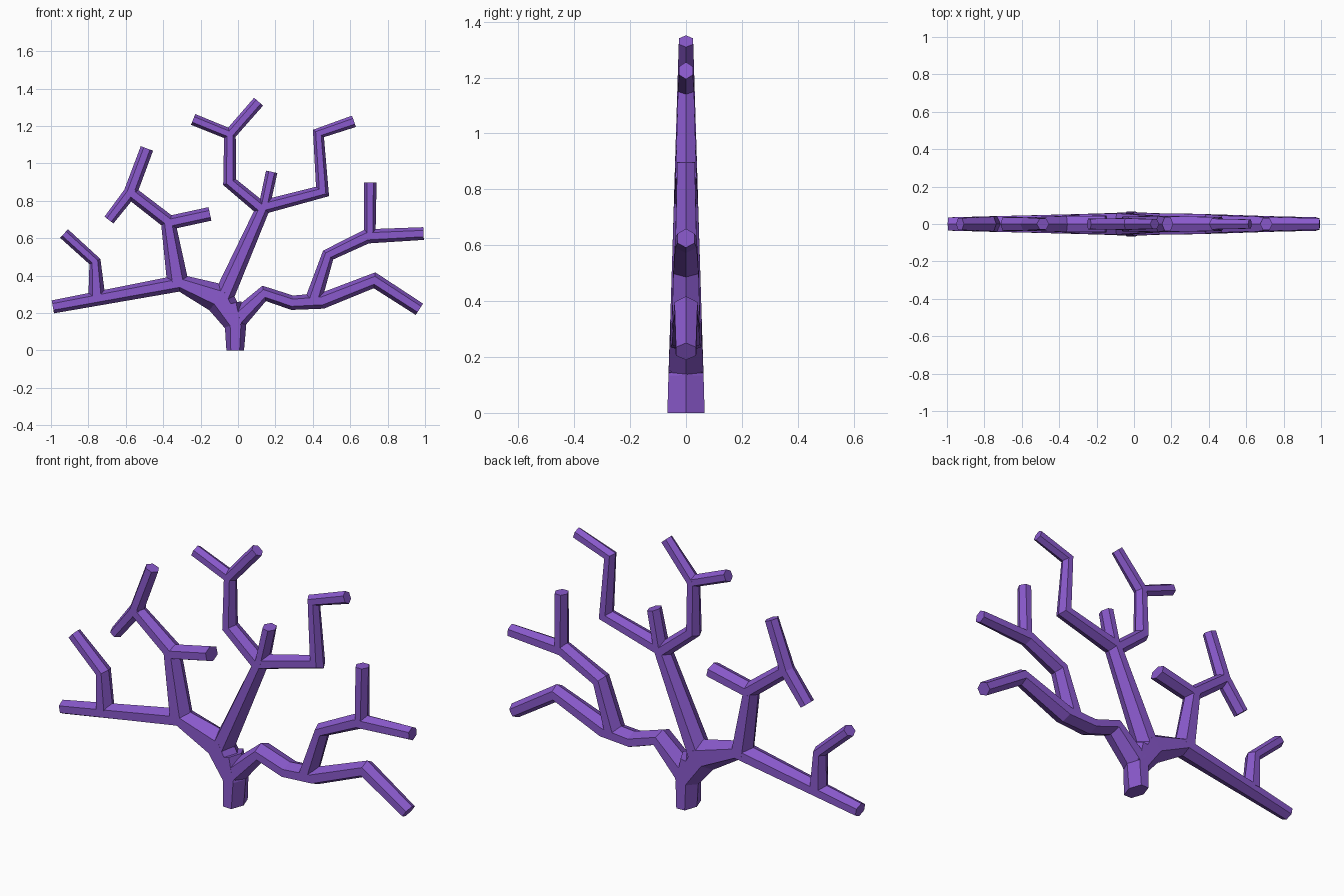
import bpy, bmesh, math
from mathutils import Vector

if "Cube" in bpy.data.objects:
    bpy.data.objects.remove(bpy.data.objects["Cube"])

purple = bpy.data.materials.new("coral purple")
purple.diffuse_color = (0.25, 0.10, 0.60, 1)
purple.use_nodes = True
purple.node_tree.nodes["Principled BSDF"].inputs["Base Color"].default_value = purple.diffuse_color


def depth(p):
    # the fan thins out with distance from the foot
    return 0.067 - 0.031 * p.length


def branch(name, pts):
    """Sweep a six-sided section along (x, z, half width) points, mitred at bends."""
    bm = bmesh.new()
    path = [Vector(p[:2]) for p in pts]
    rings = []
    for i, p in enumerate(path):
        a = (p - path[i - 1]).normalized() if i else None
        b = (path[i + 1] - p).normalized() if i < len(path) - 1 else None
        a, b = a or b, b or a
        t = (a + b).normalized()
        n = Vector((-t.y, t.x))
        w = pts[i][2] / max(0.6, t.dot(a))
        ring = []
        for side, front in ((1, 0), (.5, -1), (-.5, -1), (-1, 0), (-.5, 1), (.5, 1)):
            q = p + n * w * side
            ring.append(bm.verts.new((q.x, front * depth(q), q.y)))
        rings.append(ring)
    for r, s in zip(rings, rings[1:]):
        for k in range(6):
            j = (k + 1) % 6
            bm.faces.new((r[k], r[j], s[j], s[k]))
    bm.faces.new(rings[0])
    bm.faces.new(rings[-1])
    bmesh.ops.recalc_face_normals(bm, faces=bm.faces)
    mesh = bpy.data.meshes.new(name)
    bm.to_mesh(mesh)
    bm.free()
    mesh.materials.append(purple)
    bpy.context.collection.objects.link(bpy.data.objects.new(name, mesh))


# foot and main limbs
branch("trunk", [(-.015, 0, .047), (-.013, .13, .057), (-.04, .25, .06)])
branch("left_limb", [(-.005, .13, .057), (-.1, .28, .08), (-.31, .36, .044), (-.99, .233, .035)])
branch("right_limb", [(-.01, .16, .055), (.14, .305, .036), (.29, .255, .038),
                      (.45, .265, .042), (.73, .375, .038), (.97, .22, .036)])
branch("centre_limb", [(-.085, .27, .055), (.13, .755, .037), (-.045, .9, .034),
                       (-.043, 1.155, .031), (.11, 1.33, .032)])

# twigs of the centre limb
branch("centre_top_twig", [(-.03, 1.15, .03), (-.24, 1.235, .031)])
branch("centre_short_twig", [(.14, .77, .03), (.18, .955, .031)])
branch("centre_right_twig", [(.13, .765, .037), (.452, .85, .033),
                             (.43, 1.16, .028), (.62, 1.225, .032)])

# twigs of the left limb
branch("left_upright", [(-.32, .35, .058), (-.375, .69, .038), (-.575, .845, .036), (-.487, 1.08, .035)])
branch("left_side_twig", [(-.38, .68, .037), (-.15, .73, .037)])
branch("left_drooping_twig", [(-.56, .865, .035), (-.69, .697, .03)])
branch("left_outer_twig", [(-.755, .29, .045), (-.765, .475, .03), (-.93, .625, .031)])

# twigs of the right limb
branch("right_upright", [(.40, .26, .045), (.482, .51, .033), (.69, .61, .038), (.992, .625, .034)])
branch("right_top_twig", [(.705, .6, .03), (.707, .897, .034)])
